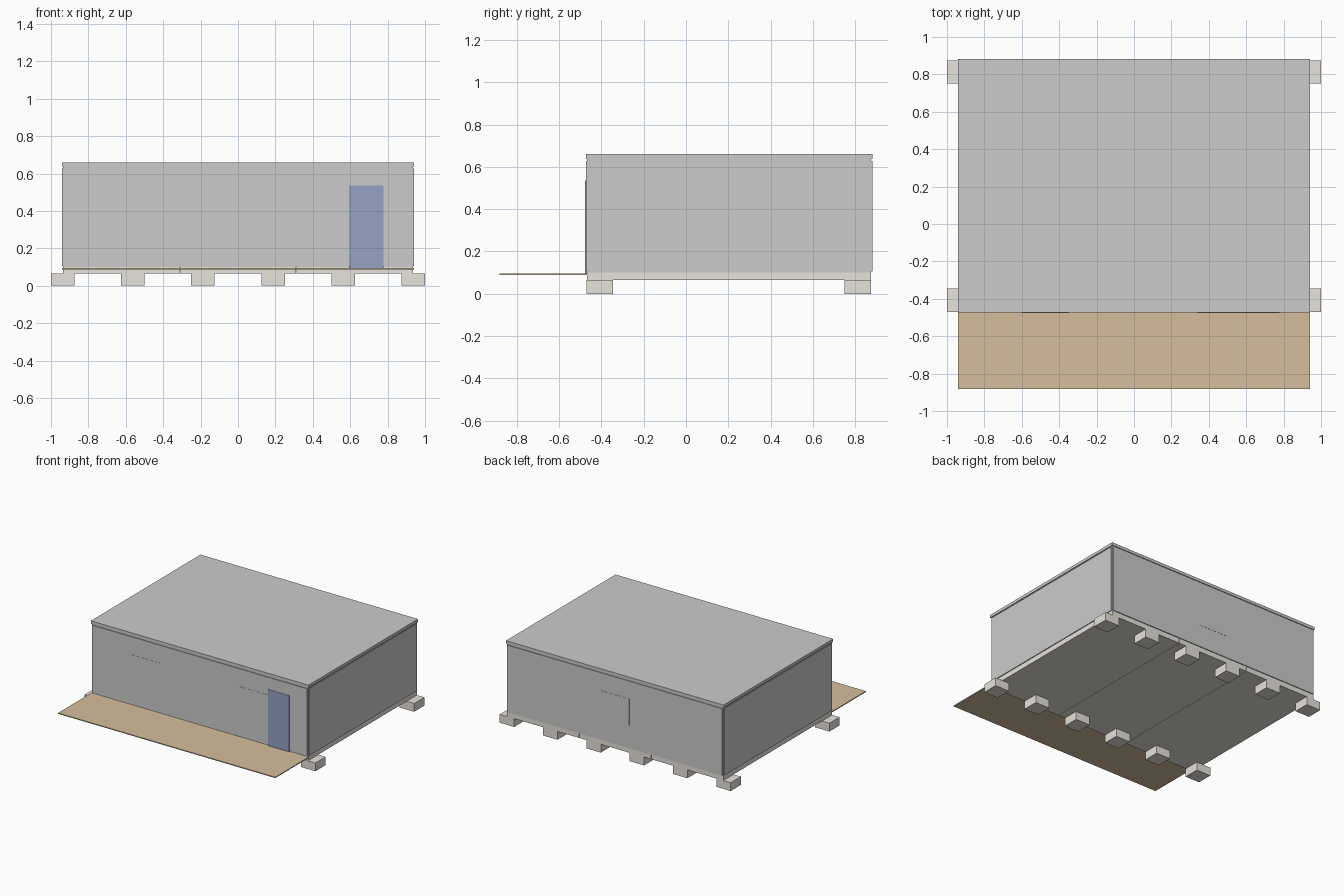
import bpy

if "Cube" in bpy.data.objects:
    bpy.data.objects.remove(bpy.data.objects["Cube"])


def material(name, rgb):
    m = bpy.data.materials.new(name)
    m.diffuse_color = (*rgb, 1)
    m.use_nodes = True
    m.node_tree.nodes["Principled BSDF"].inputs["Base Color"].default_value = m.diffuse_color
    return m


wood = material("deck_wood", (0.66, 0.51, 0.335))
blue = material("door_blue", (0.305, 0.36, 0.55))
concrete = material("concrete", (0.80, 0.77, 0.71))


def box(name, x, y, z, mat=None):
    """Box spanning the given (min, max) ranges."""
    bpy.ops.mesh.primitive_cube_add(size=1)
    ob = bpy.context.object
    ob.name = name
    ob.location = [(a + b) / 2 for a, b in (x, y, z)]
    ob.scale = [b - a for a, b in (x, y, z)]
    bpy.ops.object.transform_apply(location=True, rotation=False, scale=True)
    if mat:
        ob.data.materials.append(mat)
    return ob


X = 0.942                  # outer half width
Y0, Y1 = -0.474, 0.881     # outer front and back
IN = 0.006                 # depth of the frame behind the wall panels
FOOT = 0.065               # footing height

# Two rows of footing blocks
for i in range(6):
    cx = -0.9375 + i * 0.375
    for row, y in (("front", -0.47), ("back", 0.75)):
        box(f"{row}_footing_{i + 1}", (cx - 0.0625, cx + 0.0625),
            (y, y + 0.125), (0, FOOT), concrete)

# Three floor bays side by side, with narrow joints between them
bay = 2 * (X - IN) / 3
for i in range(3):
    x = -(X - IN) + i * bay
    box(f"floor_bay_{i + 1}", (x + 0.001 * (i > 0), x + bay - 0.001 * (i < 2)),
        (Y0 + IN, Y1 - IN), (FOOT, 0.10), concrete)

# Recessed core frame and the roof slab
box("frame_core", (-X + IN, X - IN), (Y0 + IN, Y1 - IN), (0.10, 0.64))
box("roof_slab", (-X, X), (Y0, Y1), (0.637, 0.66))

# Thin wall panels standing proud of the frame
PZ = (0.105, 0.628)
for side, s in (("left", -1), ("right", 1)):
    box(f"{side}_wall_panel", sorted((s * X, s * (X - IN - 0.002))),
        (Y0 + 0.014, Y1 - 0.014), PZ)
box("front_wall_panel", (-X + 0.012, X - 0.012), (Y0, Y0 + IN + 0.002), PZ)
box("back_wall_panel", (-X + 0.012, X - 0.012), (Y1 - IN - 0.002, Y1), PZ)

# Flush window panes and the door
for name, x in (("front_left_window", -0.60), ("front_right_window", 0.34)):
    box(name, (x, x + 0.252), (Y0 - 0.0015, Y0 + 0.003), (0.28, 0.49))
box("back_window", (-0.126, 0.126), (Y1 - 0.003, Y1 + 0.0015), (0.28, 0.49))
box("front_door", (0.593, 0.777), (Y0 - 0.003, Y0 + 0.008), (0.094, 0.535), blue)

# Front deck
box("front_deck", (-0.94, 0.94), (-0.882, Y0 + IN), (0.088, 0.095), wood)
